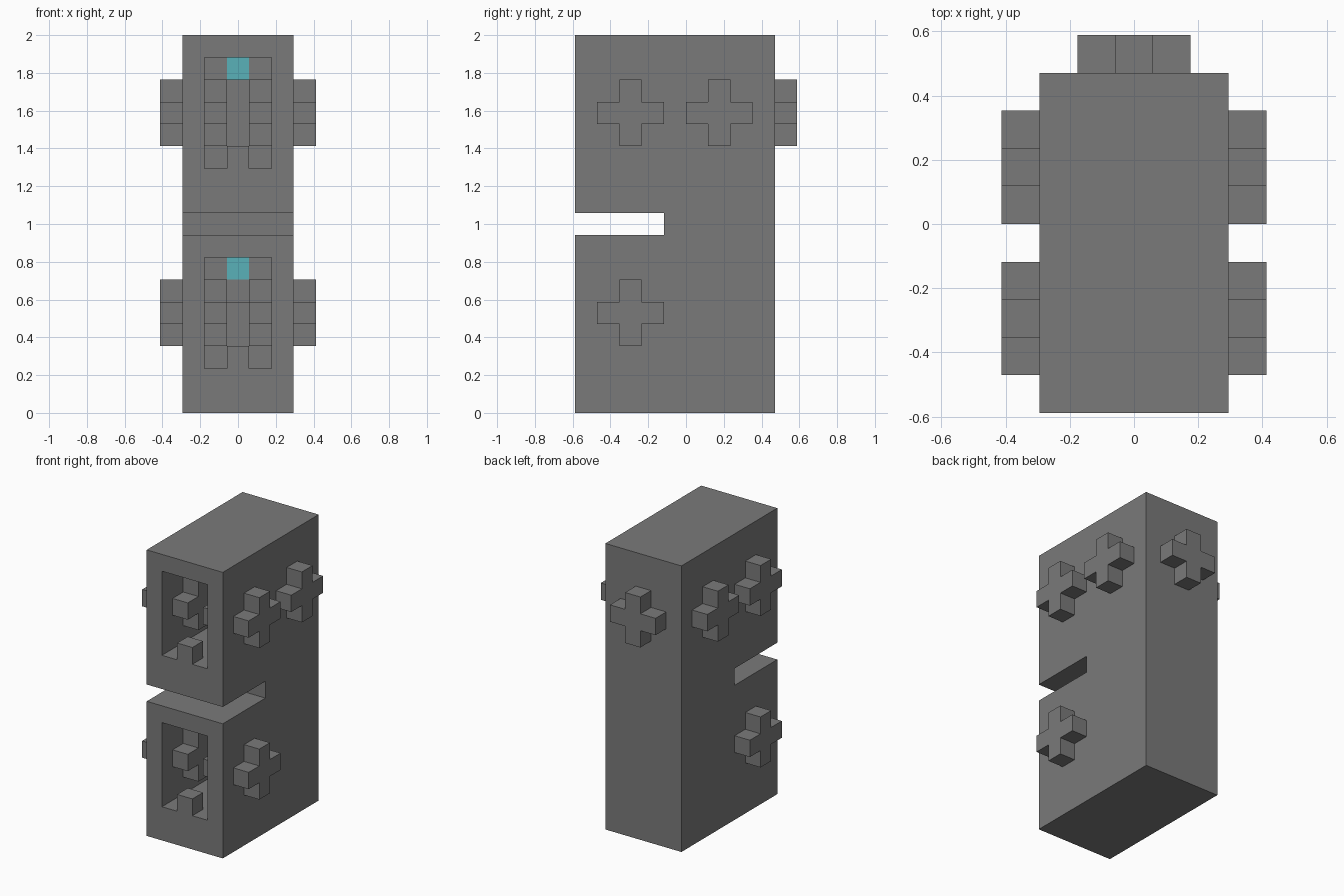
import bpy, bmesh
from mathutils import Vector, Matrix

old = bpy.data.objects.get("Cube")
if old:
    bpy.data.objects.remove(old, do_unlink=True)

U = 2 / 17                      # one block
ORIGIN = Vector((-2.5, -5, 0))  # block-grid corner of the body


def material(name, rgb):
    m = bpy.data.materials.new(name)
    m.use_nodes = True
    m.diffuse_color = (*rgb, 1)
    m.node_tree.nodes["Principled BSDF"].inputs["Base Color"].default_value = (*rgb, 1)
    return m


GREY = material("stone grey", (0.195, 0.195, 0.195))
CYAN = material("light cyan", (0.1, 0.44, 0.48))


def prism(name, profile, depth, matrix, mat=GREY):
    """Extrude a flat profile along local z, then place it on the block grid."""
    bm = bmesh.new()
    face = bm.faces.new([bm.verts.new((a, b, 0)) for a, b in profile])
    ext = bmesh.ops.extrude_face_region(bm, geom=[face])
    verts = [v for v in ext["geom"] if isinstance(v, bmesh.types.BMVert)]
    bmesh.ops.translate(bm, verts=verts, vec=(0, 0, depth))
    bm.transform(Matrix.Scale(U, 4) @ Matrix.Translation(ORIGIN) @ matrix)
    bmesh.ops.recalc_face_normals(bm, faces=bm.faces)
    mesh = bpy.data.meshes.new(name)
    bm.to_mesh(mesh)
    bm.free()
    mesh.materials.append(mat)
    obj = bpy.data.objects.new(name, mesh)
    bpy.context.collection.objects.link(obj)
    return obj


def box(name, lo, hi, mat=GREY):
    w, d, h = (b - a for a, b in zip(lo, hi))
    return prism(name, [(0, 0), (w, 0), (w, d), (0, d)], h, Matrix.Translation(lo), mat)


# Local x, y, z become world y, z, x (side) or world x, z, y (back)
SIDE = Matrix(((0, 0, 1, 0), (1, 0, 0, 0), (0, 1, 0, 0), (0, 0, 0, 1)))
BACK = Matrix(((1, 0, 0, 0), (0, 0, 1, 0), (0, 1, 0, 0), (0, 0, 0, 1)))

# Plus-shaped outline, three blocks across
quarter = [(1.5, -.5), (1.5, .5), (.5, .5)]
PLUS = []
for _ in range(4):
    PLUS += quarter
    quarter = [(-b, a) for a, b in quarter]

# Body: side profile with the slot in the front
body = prism("body", [(0, 0), (9, 0), (9, 17), (0, 17), (0, 9), (4, 9), (4, 8), (0, 8)],
             5, SIDE)

# Two rooms open to the front
for name, floor, depth in (("lower", 2, 5), ("upper", 11, 8)):
    cutter = box("room_cutter", (1, -1, floor), (4, depth, floor + 5))
    cutter.hide_render = True
    mod = body.modifiers.new(name + " room", 'BOOLEAN')
    mod.operation = 'DIFFERENCE'
    mod.solver = 'EXACT'
    mod.object = cutter
    bpy.context.view_layer.objects.active = body
    bpy.ops.object.modifier_apply(modifier=mod.name)
    bpy.data.objects.remove(cutter, do_unlink=True)

    # Doorstep block and bright panel at the back of the room
    box(name + "_doorstep", (2, 0, floor), (3, 1, floor + 1))
    box(name + "_panel", (2, depth - .06, floor + 4), (3, depth, floor + 5), CYAN)

# Pedestal in the lower room
box("lower_pedestal", (2, 4, 2), (3, 5, 5))

# Plus-shaped plugs through the side walls and the upper back wall
for side, x in (("right", -1), ("left", 3)):
    for name, y, z in (("lower", 2.5, 4.5), ("upper_front", 2.5, 13.5), ("upper_rear", 6.5, 13.5)):
        prism(f"{side}_{name}_plug", PLUS, 3, Matrix.Translation((x, y, z)) @ SIDE)
prism("back_plug", PLUS, 3, Matrix.Translation((2.5, 7, 13.5)) @ BACK)
